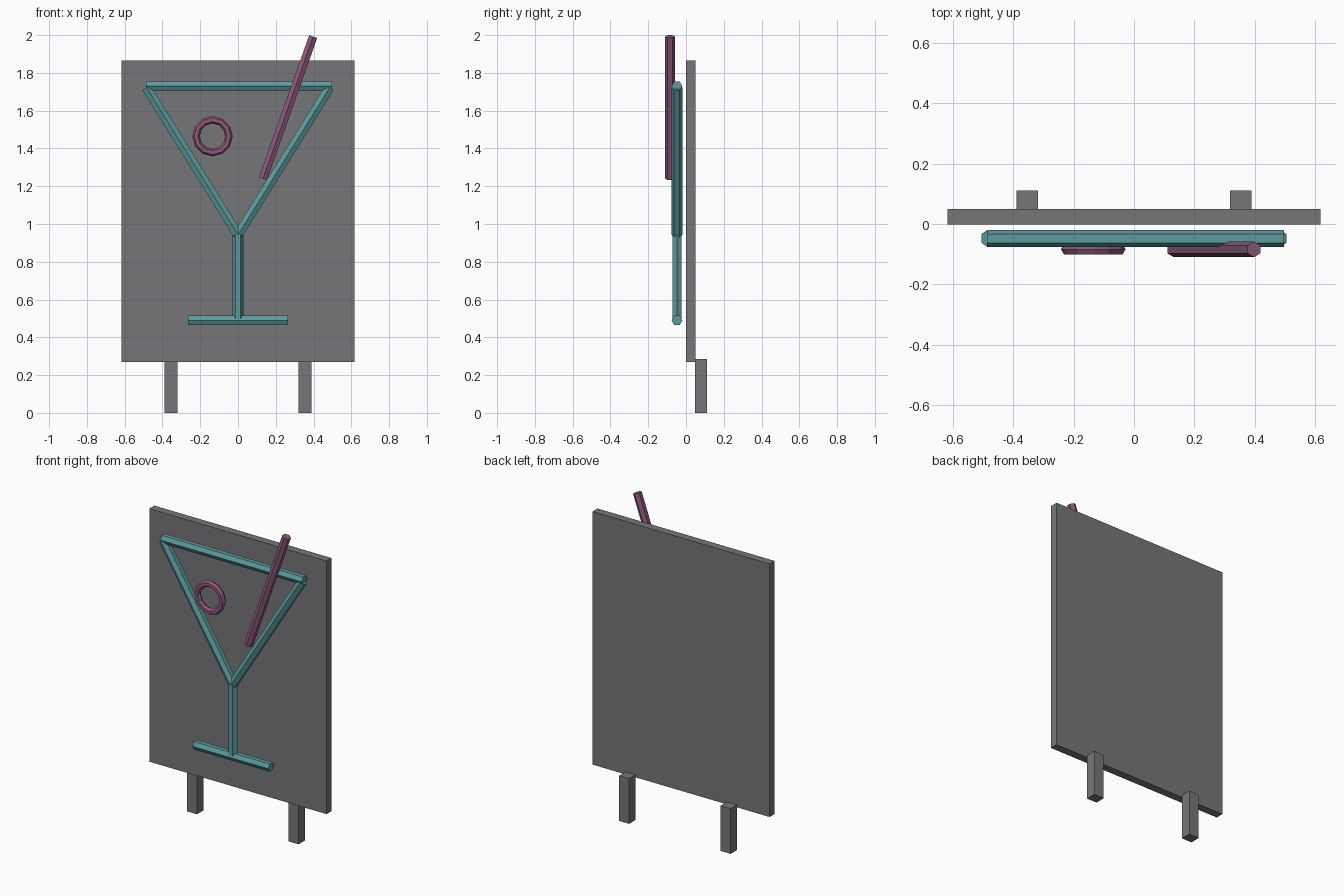
import bpy
import math
from mathutils import Vector, Matrix

if "Cube" in bpy.data.objects:
    bpy.data.objects.remove(bpy.data.objects["Cube"], do_unlink=True)


def make_material(name, rgb):
    mat = bpy.data.materials.new(name)
    mat.use_nodes = True
    color = (*rgb, 1.0)
    mat.diffuse_color = color
    mat.node_tree.nodes["Principled BSDF"].inputs["Base Color"].default_value = color
    return mat


GREY = make_material("board grey", (0.18, 0.183, 0.193))
TEAL = make_material("tube teal", (0.107, 0.328, 0.337))
PINK = make_material("tube pink", (0.262, 0.098, 0.195))


def finish(name, mat):
    obj = bpy.context.object
    obj.name = name
    obj.data.materials.append(mat)
    return obj


def box(name, lo, hi, mat):
    lo, hi = Vector(lo), Vector(hi)
    bpy.ops.mesh.primitive_cube_add(size=1, location=(lo + hi) / 2)
    obj = finish(name, mat)
    obj.data.transform(Matrix.Diagonal((*(hi - lo), 1)))


def tube(name, start, end, y, radius, mat, ridge_front=True):
    """Six-sided tube between two (x, z) points, with a ridge or a flat in front."""
    a, b = Vector((start[0], y, start[1])), Vector((end[0], y, end[1]))
    axis = (b - a).normalized()
    front = Vector((0, 1, 0))
    side = front.cross(axis)
    bpy.ops.mesh.primitive_cylinder_add(vertices=6, radius=radius, depth=(b - a).length)
    obj = finish(name, mat)
    spin = Matrix.Rotation(0 if ridge_front else math.pi / 6, 4, "Z")
    basis = Matrix((side, front, axis)).transposed()
    # keep the basis right handed
    if basis.determinant() < 0:
        basis = Matrix((-side, front, axis)).transposed()
    obj.matrix_world = Matrix.Translation((a + b) / 2) @ basis.to_4x4() @ spin


# Backing board and feet
box("board", (-0.618, -0.001, 0.27), (0.618, 0.049, 1.865), GREY)
for side, s in (("left", 1), ("right", -1)):
    box(side + "_foot", (s * 0.354 - 0.035, 0.047, 0), (s * 0.354 + 0.035, 0.111, 0.285), GREY)

# Glass outline
GLASS_Y, GLASS_R = -0.048, 0.0285
tube("glass_rim", (-0.487, 1.73), (0.497, 1.73), GLASS_Y, GLASS_R, TEAL)
for side, s in (("left", 1), ("right", -1)):
    tube(side + "_glass_wall", (0, 0.943), (s * 0.485, 1.722), GLASS_Y, GLASS_R, TEAL)
tube("glass_stem", (0, 0.50), (0, 0.945), GLASS_Y, GLASS_R, TEAL, ridge_front=False)
tube("glass_base", (-0.264, 0.49), (0.264, 0.49), GLASS_Y, GLASS_R, TEAL)

# Straw and olive ring
tube("straw", (0.132, 1.24), (0.398, 1.992), -0.084, 0.026, PINK)
bpy.ops.mesh.primitive_torus_add(
    major_segments=12, minor_segments=6, major_radius=0.087, minor_radius=0.02,
    location=(-0.135, -0.084, 1.465), rotation=(math.pi / 2, 0, 0))
finish("olive_ring", PINK)
